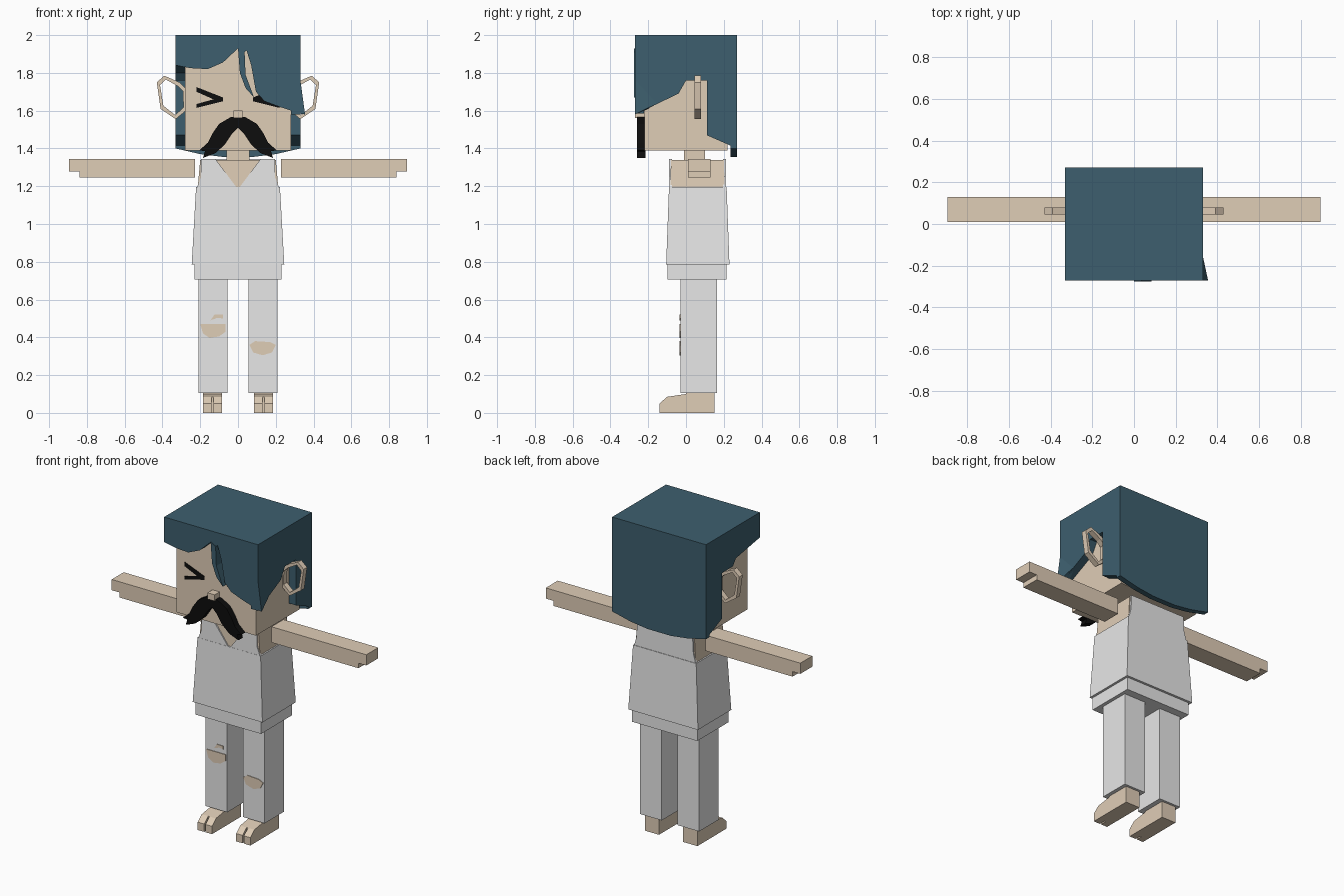
import bpy, bmesh
from mathutils import Vector

cube = bpy.data.objects.get("Cube")
if cube:
    bpy.data.objects.remove(cube, do_unlink=True)


def material(name, rgb):
    m = bpy.data.materials.new(name)
    m.use_nodes = True
    m.diffuse_color = (*rgb, 1)
    m.node_tree.nodes["Principled BSDF"].inputs["Base Color"].default_value = (*rgb, 1)
    return m


SKIN = material("warm_skin", (0.74, 0.61, 0.47))
CLOTH = material("light_grey_cloth", (0.8, 0.8, 0.8))
HAIR = material("dark_teal_hair", (0.047, 0.114, 0.156))
BLACK = material("black", (0.004, 0.004, 0.004))


def finish(bm, name, mat):
    bmesh.ops.recalc_face_normals(bm, faces=bm.faces)
    mesh = bpy.data.meshes.new(name)
    bm.to_mesh(mesh)
    bm.free()
    mesh.materials.append(mat)
    ob = bpy.data.objects.new(name, mesh)
    bpy.context.collection.objects.link(ob)
    return ob


def prism(name, mat, outline, lo, hi, axis="y", mirror=1):
    """Extrude an outline: (x, z) along y, or (y, z) along x."""
    bm = bmesh.new()

    def put(p, d):
        x, y = (p[0], d) if axis == "y" else (d, p[0])
        return bm.verts.new((x * mirror, y, p[1]))

    a = [put(p, lo) for p in outline]
    b = [put(p, hi) for p in outline]
    bm.faces.new(a)
    bm.faces.new(b[::-1])
    for i in range(len(a)):
        j = (i + 1) % len(a)
        bm.faces.new((a[i], b[i], b[j], a[j]))
    return finish(bm, name, mat)


def box(name, mat, x0, x1, y0, y1, z0, z1, mirror=1):
    return prism(name, mat, [(x0, z0), (x1, z0), (x1, z1), (x0, z1)], y0, y1, "y", mirror)


def hull(name, mat, points):
    bm = bmesh.new()
    for p in points:
        bm.verts.new(p)
    bmesh.ops.convex_hull(bm, input=bm.verts)
    return finish(bm, name, mat)


def frustum(name, mat, low, high):
    """Tapered block; each level is (half width, y front, y back, z)."""
    return hull(name, mat, [(s * w, y, z) for w, f, b, z in (low, high)
                            for s in (-1, 1) for y in (f, b)])


def ring(name, mat, outline, y0, y1, width, mirror):
    """Flat polygonal loop."""
    c = sum((Vector(p) for p in outline), Vector((0, 0))) / len(outline)
    bm = bmesh.new()
    rows = []
    for p in outline:
        v = Vector(p)
        inner = v + (c - v).normalized() * width
        rows.append([bm.verts.new((q.x * mirror, y, q.y))
                     for q, y in ((v, y0), (v, y1), (inner, y1), (inner, y0))])
    for i, r in enumerate(rows):
        s = rows[(i + 1) % len(rows)]
        for k in range(4):
            n = (k + 1) % 4
            bm.faces.new((r[k], r[n], s[n], s[k]))
    return finish(bm, name, mat)


# Head and neck
box("head", SKIN, -.28, .28, -.22, .22, 1.39, 1.95)
box("neck", SKIN, -.06, .06, -.01, .1, 1.33, 1.4)
box("nose", SKIN, -.025, .025, -.27, -.21, 1.56, 1.6)

# Hair: top, back panel, front fringe and two side panels
box("hair_top", HAIR, -.33, .33, -.27, .27, 1.94, 2)
prism("hair_back", HAIR, [(-.33, 2), (-.33, 1.4), (-.2, 1.37), (-.08, 1.355), (.08, 1.355),
                          (.2, 1.37), (.33, 1.4), (.33, 2)], .235, .27)
prism("hair_fringe", HAIR,
      [(-.33, 2), (-.33, 1.84), (-.25, 1.825), (-.16, 1.82), (-.08, 1.855), (0, 1.93),
       (.01, 1.8), (.04, 1.72), (.085, 1.67), (.04, 1.79), (.035, 1.91), (.045, 1.92),
       (.07, 1.84), (.095, 1.7), (.14, 1.65), (.22, 1.62), (.33, 1.585), (.33, 2)], -.27, -.222)
prism("hair_lock", HAIR, [(0, 1.93), (.01, 1.8), (.04, 1.72), (.085, 1.67), (.04, 1.79),
                          (.035, 1.91)], -.275, -.26)
rear = [(0, 1.76), (.11, 1.76), (.11, 1.47), (.27, 1.4), (.27, 2), (-.27, 2)]
prism("hair_side_left", HAIR, [(-.27, 1.58), (-.04, 1.69)] + rear, .28, .33, "x")
prism("hair_side_right", HAIR, [(-.27, 1.84), (-.03, 1.8)] + rear, -.33, -.28, "x")
hull("hair_flare", HAIR, [(.325, -.27, 1.8), (.325, -.13, 1.65), (.3, -.27, 1.59),
                          (.355, -.27, 1.58), (.3, -.22, 1.6)])

# Moustache halves, eyes and ear loops
moustache = [(0, 1.57), (-.04, 1.565), (-.1, 1.53), (-.135, 1.48), (-.16, 1.43), (-.205, 1.39),
             (-.175, 1.385), (-.185, 1.35), (-.12, 1.375), (-.07, 1.42), (-.03, 1.48), (0, 1.51)]
eye = [(-.22, 1.725), (-.08, 1.67), (-.08, 1.65), (-.22, 1.615), (-.22, 1.635),
       (-.13, 1.66), (-.22, 1.7)]
ear = [(-.43, 1.75), (-.39, 1.785), (-.31, 1.75), (-.27, 1.71), (-.275, 1.6), (-.33, 1.555),
       (-.41, 1.61)]
for side, m in (("right", 1), ("left", -1)):
    prism("moustache_" + side, BLACK, moustache, -.26, -.215, "y", m)
    prism("eye_" + side, BLACK, eye, -.224, -.218, "y", m)
    ring("ear_" + side, SKIN, ear, .045, .08, .022, m)

# Torso and sleeveless shirt
frustum("torso", SKIN, (.217, -.083, .207, 1.15), (.2, -.08, .2, 1.34))
frustum("shirt_body", CLOTH, (.245, -.105, .23, .785), (.222, -.09, .215, 1.195))
prism("shirt_front", CLOTH, [(-.218, 1.19), (0, 1.18), (.218, 1.19), (.195, 1.25), (.195, 1.345),
                             (.12, 1.345), (0, 1.183), (-.12, 1.345), (-.195, 1.345),
                             (-.195, 1.25)], -.089, -.075)
prism("shirt_back", CLOTH, [(-.22, 1.18), (.22, 1.18), (.2, 1.25), (.195, 1.345),
                            (-.195, 1.345), (-.2, 1.25)], .195, .212)

# Trouser hips
box("trouser_hips", CLOTH, -.23, .23, -.097, .215, .705, .79)

# Arms, legs and feet, mirrored
arm = [(.228, 1.245), (.84, 1.245), (.84, 1.277), (.895, 1.277), (.895, 1.345), (.228, 1.345)]
foot = [(-.1, 0), (-.1, .085), (0, .1), (0, .12), (.15, .12), (.15, 0)]
toe = [(-.14, 0), (-.14, .05), (-.1, .085), (-.08, .087), (-.08, 0)]
for side, m in (("left", 1), ("right", -1)):
    prism("arm_" + side, SKIN, arm, .01, .13, "y", m)
    box("trouser_leg_" + side, CLOTH, .055, .208, -.03, .165, .105, .72, m)
    prism("foot_" + side, SKIN, foot, .085, .185, "x", m)
    prism("big_toe_" + side, SKIN, toe, .085, .13, "x", m)
    prism("small_toes_" + side, SKIN, toe, .14, .185, "x", m)

# Skin showing through the torn knees
tears = {
    "tear_right_knee": [(-.2, .47), (-.065, .47), (-.065, .43), (-.1, .405), (-.15, .397),
                        (-.185, .42)],
    "tear_right_small": [(-.145, .49), (-.125, .52), (-.08, .52), (-.08, .5), (-.11, .503)],
    "tear_left_knee": [(.06, .36), (.09, .38), (.17, .375), (.2, .36), (.18, .32), (.13, .305),
                       (.08, .32)],
}
for name, outline in tears.items():
    prism(name, SKIN, outline, -.034, -.028)
